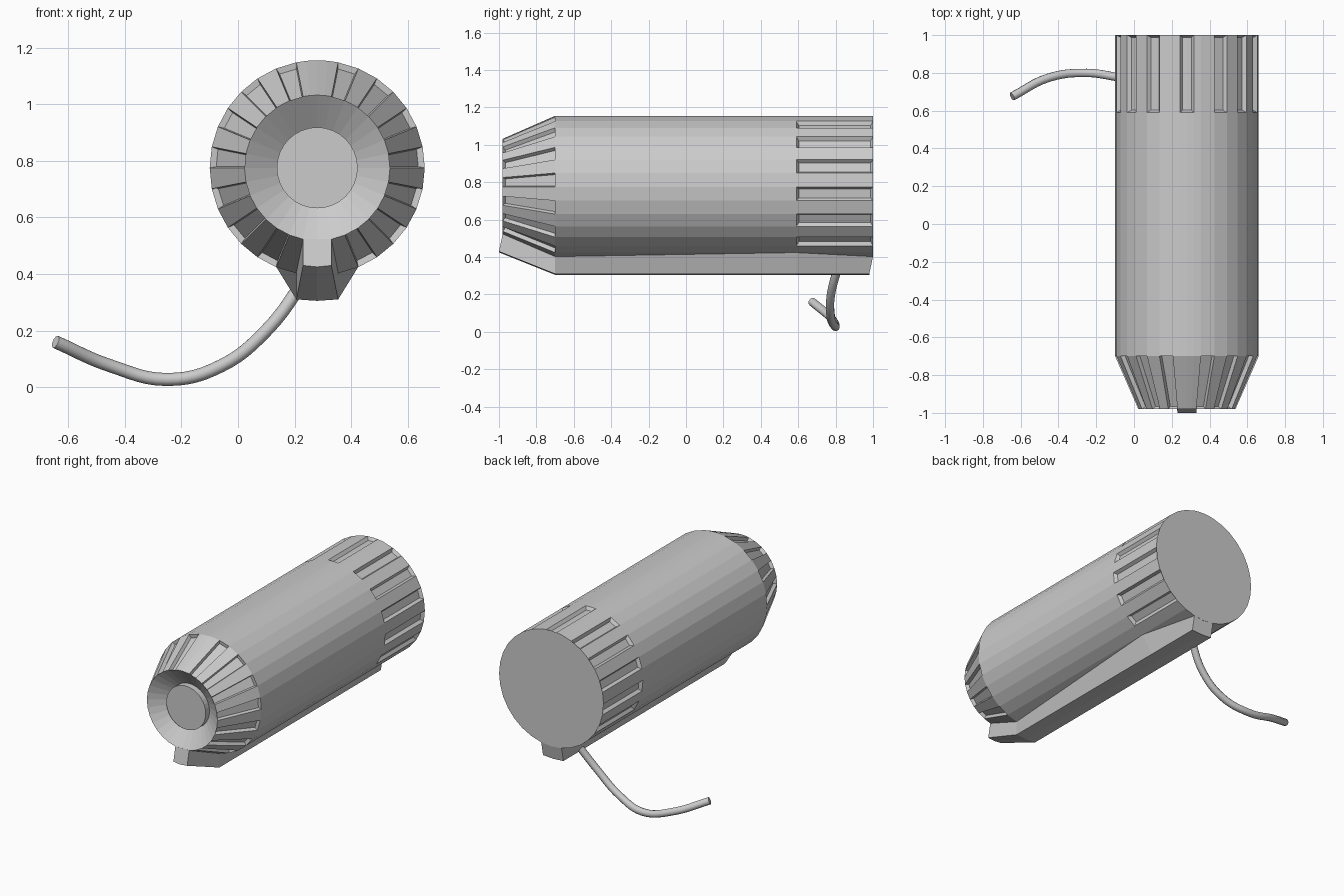
import bpy, bmesh, math

if "Cube" in bpy.data.objects:
    bpy.data.objects.remove(bpy.data.objects["Cube"])

CX, CZ = 0.28, 0.775           # body axis
STEP = 11.25                   # 32-sided body
# two extra angles make the narrow groove on top
ANGLES = sorted([i * STEP - 90 for i in range(32)] + [84.375, 95.625])


def make_object(name, bm):
    bmesh.ops.recalc_face_normals(bm, faces=bm.faces)
    mesh = bpy.data.meshes.new(name)
    bm.to_mesh(mesh)
    bm.free()
    obj = bpy.data.objects.new(name, mesh)
    bpy.context.collection.objects.link(obj)
    return obj


def loft(bm, rings):
    """Bridge closed rings of points and cap both ends."""
    loops = [[bm.verts.new(p) for p in ring] for ring in rings]
    n = len(loops[0])
    for a, b in zip(loops, loops[1:]):
        for i in range(n):
            j = (i + 1) % n
            bm.faces.new((a[i], a[j], b[j], b[i]))
    bm.faces.new(loops[0])
    bm.faces.new(loops[-1][::-1])
    bmesh.ops.recalc_face_normals(bm, faces=bm.faces)


def circle(y, r):
    return [(CX + r * math.cos(math.radians(a)), y, CZ + r * math.sin(math.radians(a)))
            for a in ANGLES]


def side_angle(face):
    """Angle of a face around the axis, folded onto the right half."""
    c = face.calc_center_median()
    return math.degrees(math.atan2(c.z - CZ, abs(c.x - CX)))


# Body: dished nose, taper and straight barrel
bm = bmesh.new()
loft(bm, [circle(y, r) for y, r in
          [(-0.90, 0.143), (-0.98, 0.257), (-0.70, 0.38), (0.59, 0.38), (1.0, 0.38)]])
bm.normal_update()
front, rear = [], []
for f in bm.faces:
    y = f.calc_center_median().y
    a = side_angle(f)
    odd = math.floor(a / STEP) % 2
    if -0.86 < y < -0.8 and -68 < a < 79 and not odd:
        front.append(f)
    if 0.7 < y < 0.9 and (a > 84.4 or (-57 < a < 68 and odd)):
        rear.append(f)
# Grip grooves on the taper and the rear of the barrel
bmesh.ops.inset_region(bm, faces=front, thickness=0.006, depth=-0.022, use_even_offset=True)
bmesh.ops.inset_region(bm, faces=rear, thickness=0.013, depth=-0.02, use_even_offset=True)
make_object("body", bm)

# Round button in the nose
bm = bmesh.new()
loft(bm, [circle(-0.94, 0.143), circle(-0.88, 0.143)])
make_object("nose_button", bm)

# Rail along the underside: (top y, top half width, top z, bottom y, half width, z)
bm = bmesh.new()
rings = []
for ty, tw, tz, by, bw, bz in [(-0.98, 0.05, 0.524, -1.0, 0.05, 0.43),
                               (-0.70, 0.074, 0.403, -0.70, 0.074, 0.31),
                               (0.59, 0.145, 0.425, 0.59, 0.074, 0.31),
                               (1.0, 0.074, 0.403, 0.98, 0.074, 0.31)]:
    rings.append([(CX - tw, ty, tz), (CX - bw, by, bz), (CX, by, bz - 0.005),
                  (CX + bw, by, bz), (CX + tw, ty, tz)])
loft(bm, rings)
make_object("bottom_rail", bm)

# Bent cable coming out of the rail
curve = bpy.data.curves.new("cable", 'CURVE')
curve.dimensions = '3D'
curve.bevel_depth = 0.023
curve.bevel_resolution = 3
curve.use_fill_caps = True
path = [(0.25, 0.83, 0.40), (0.10, 0.775, 0.20), (-0.06, 0.775, 0.075), (-0.25, 0.80, 0.027),
        (-0.45, 0.775, 0.075), (-0.645, 0.675, 0.16)]
spline = curve.splines.new('BEZIER')
spline.bezier_points.add(len(path) - 1)
for bp, co in zip(spline.bezier_points, path):
    bp.co = co
    bp.handle_left_type = bp.handle_right_type = 'AUTO'
spline.resolution_u = 6
cable = bpy.data.objects.new("cable", curve)
bpy.context.collection.objects.link(cable)
bpy.context.view_layer.objects.active = cable
cable.select_set(True)
bpy.ops.object.convert(target='MESH')
bpy.ops.object.shade_smooth_by_angle(angle=math.radians(40))
